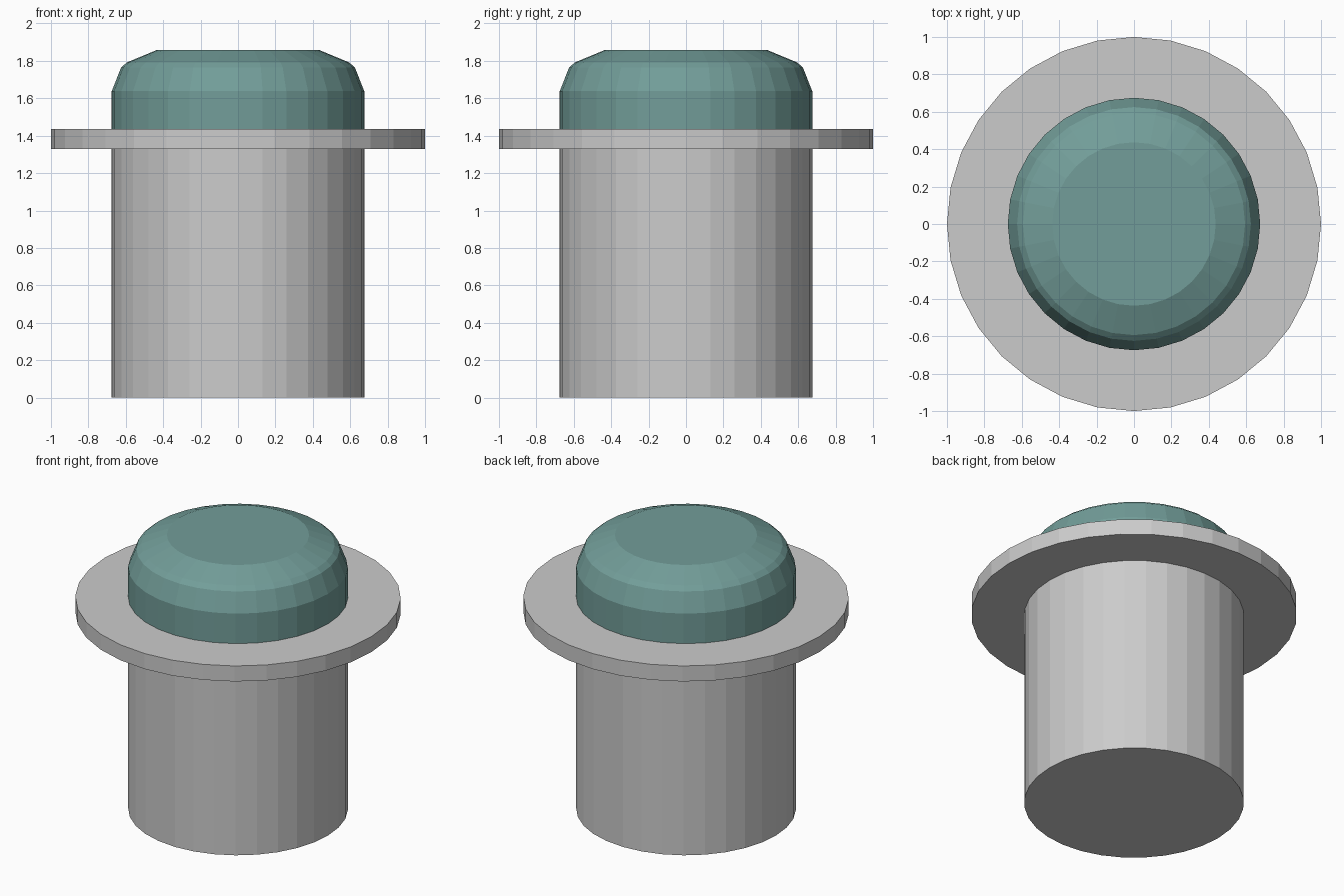
import bpy, bmesh
from math import cos, sin, tau

if "Cube" in bpy.data.objects:
    bpy.data.objects.remove(bpy.data.objects["Cube"])

SIDES = 32


def lathe(name, profile, colour=None):
    """Closed solid of revolution from (radius, z) points, bottom to top."""
    bm = bmesh.new()
    rings = [[bm.verts.new((r * cos(tau * i / SIDES), r * sin(tau * i / SIDES), z))
              for i in range(SIDES)] for r, z in profile]
    for low, high in zip(rings, rings[1:]):
        for i in range(SIDES):
            j = (i + 1) % SIDES
            bm.faces.new((low[i], low[j], high[j], high[i]))
    bm.faces.new(rings[0][::-1])
    bm.faces.new(rings[-1])
    mesh = bpy.data.meshes.new(name)
    bm.to_mesh(mesh)
    bm.free()
    obj = bpy.data.objects.new(name, mesh)
    bpy.context.collection.objects.link(obj)
    if colour:
        mat = bpy.data.materials.new(name + "_colour")
        mat.diffuse_color = colour
        mat.use_nodes = True
        mat.node_tree.nodes["Principled BSDF"].inputs["Base Color"].default_value = mat.diffuse_color
        mesh.materials.append(mat)
    return obj


# Grey barrel with its flange in one continuous profile
lathe("barrel_with_flange", [(0.675, 0), (0.675, 1.33), (1, 1.33),
                             (1, 1.435), (0.675, 1.435)])

# Teal cap with a stepped, rounded shoulder
lathe("cap", [(0.675, 1.435), (0.675, 1.638), (0.625, 1.765),
              (0.594, 1.792), (0.437, 1.857)], (0.17, 0.34, 0.32, 1))
